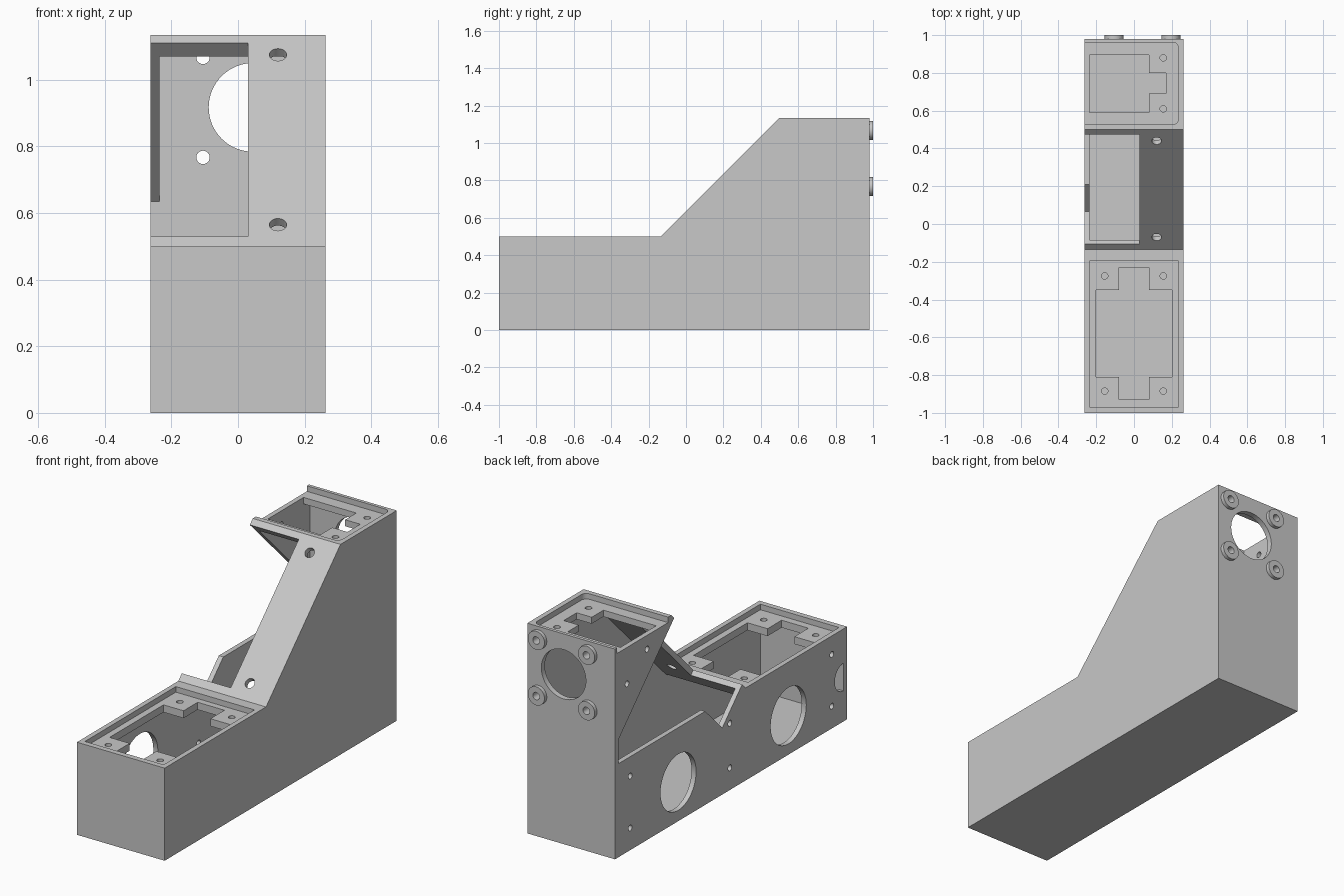
import bpy, bmesh, math
from mathutils import Vector, Matrix

if "Cube" in bpy.data.objects:
    bpy.data.objects.remove(bpy.data.objects["Cube"], do_unlink=True)

grey = bpy.data.materials.new("plain_grey")
grey.use_nodes = True
colour = (0.58, 0.58, 0.58, 1)
grey.diffuse_color = colour
grey.node_tree.nodes["Principled BSDF"].inputs["Base Color"].default_value = colour


def finish(bm, name):
    bmesh.ops.recalc_face_normals(bm, faces=bm.faces)
    mesh = bpy.data.meshes.new(name)
    bm.to_mesh(mesh)
    bm.free()
    mesh.materials.append(grey)
    ob = bpy.data.objects.new(name, mesh)
    bpy.context.scene.collection.objects.link(ob)
    return ob


def extrude(name, points, direction):
    bm = bmesh.new()
    face = bm.faces.new([bm.verts.new(p) for p in points])
    new = bmesh.ops.extrude_face_region(bm, geom=[face])["geom"]
    verts = [v for v in new if isinstance(v, bmesh.types.BMVert)]
    bmesh.ops.translate(bm, verts=verts, vec=direction)
    return finish(bm, name)


def side_prism(name, profile, x0, x1):
    return extrude(name, [(x0, y, z) for y, z in profile], (x1 - x0, 0, 0))


def top_prism(name, outline, z0, z1):
    return extrude(name, [(x, y, z0) for x, y in outline], (0, 0, z1 - z0))


def rod(name, centre, axis, radius, length, sides=40):
    bm = bmesh.new()
    turn = Vector(axis).to_track_quat("Z", "Y").to_matrix().to_4x4()
    bmesh.ops.create_cone(bm, cap_ends=True, segments=sides, radius1=radius, radius2=radius,
                          depth=length, matrix=Matrix.Translation(centre) @ turn)
    return finish(bm, name)


def combine(target, tools, operation="DIFFERENCE"):
    for tool in tools:
        mod = target.modifiers.new("cut", "BOOLEAN")
        mod.operation = operation
        mod.solver = "EXACT"
        mod.object = tool
    bpy.context.view_layer.update()
    graph = bpy.context.evaluated_depsgraph_get()
    mesh = bpy.data.meshes.new_from_object(target.evaluated_get(graph))
    target.modifiers.clear()
    target.data = mesh
    for tool in tools:
        bpy.data.objects.remove(tool, do_unlink=True)


W = 0.262
IN = 0.235
X, Y, Z = (1, 0, 0), (0, 1, 0), (0, 0, 1)

# Solid outer body and its hollow interior
body = side_prism("housing", [(-1, 0), (0.98, 0), (0.98, 1.135), (0.5, 1.135),
                              (-0.135, 0.5), (-1, 0.5)], -W, W)
cuts = [side_prism("cavity", [(-0.97, 0.03), (0.95, 0.03), (0.95, 1.07), (0.477, 1.07),
                              (-0.163, 0.43), (-0.97, 0.43)], -IN, IN)]

# Opening through the ramp and the right wall
cuts.append(side_prism("ramp_opening", [(-0.105, 0.53), (0.065, 0.36), (0.21, 0.505),
                                        (0.95, 0.505), (0.95, 0.635), (0.475, 1.11),
                                        (0.395, 1.19), (-0.185, 0.61)], -0.3, 0.03))

# Front lid recess and cross-shaped opening
cuts.append(top_prism("front_recess", [(-IN, -0.97), (IN, -0.97), (IN, -0.195), (-IN, -0.195)],
                      0.47, 0.6))
quarter = [(0.2, -0.35), (0.08, -0.35), (0.08, -0.23)]
upper = quarter + [(-x, y) for x, y in reversed(quarter)]
cross = upper + [(x, -1.16 - y) for x, y in reversed([(x, y) for x, y in upper])]
cuts.append(top_prism("front_opening", cross, 0.4, 0.55))

# Rear lid recess, open at the right, with rounded far corners
r = 0.03
rounded = [(-0.3, 0.527), (IN - r, 0.527)]
for cy, start in ((0.527 + r, -90), (0.962 - r, 0)):
    for i in range(1 if start else 0, 7):
        a = math.radians(start + 15 * i)
        rounded.append((IN - r + r * math.cos(a), cy + r * math.sin(a)))
rounded.append((-0.3, 0.962))
cuts.append(top_prism("rear_recess", rounded, 1.105, 1.2))
cuts.append(top_prism("rear_opening", [(-IN, 0.59), (0.08, 0.59), (0.08, 0.69), (0.17, 0.69),
                                       (0.17, 0.8), (0.08, 0.8), (0.08, 0.895), (-IN, 0.895)],
                      1.04, 1.15))

# Lid screw holes
for y in (-0.275, -0.885):
    for x in (-0.155, 0.155):
        cuts.append(rod("lid_hole", (x, y, 0.45), Z, 0.017, 0.12, 20))
for y in (0.61, 0.88):
    cuts.append(rod("lid_hole", (0.155, y, 1.09), Z, 0.017, 0.12, 20))

# Ramp holes, square to the slope
for z in (0.565, 1.075):
    cuts.append(rod("ramp_hole", (0.12, z - 0.635, z), (0, -1, 1), 0.026, 0.14, 24))

# Right wall: large ports, half port and screw holes
for y in (0.44, -0.5):
    cuts.append(rod("side_port", (-0.25, y, 0.21), X, 0.152, 0.1, 48))
arc = [math.radians(-90 + 9 * i) for i in range(21)]
cuts.append(side_prism("half_port", [(-0.97 + 0.075 * math.cos(a), 0.24 + 0.075 * math.sin(a))
                                     for a in arc], -0.3, -0.2))
for y, z in ((0.85, 0.4), (0.85, 0.12), (0, 0.36), (0, 0.12), (-0.87, 0.4), (-0.87, 0.12),
             (0.877, 0.908), (0.706, 1.03)):
    cuts.append(rod("side_hole", (-0.25, y, z), X, 0.016, 0.1, 20))

# Round rear port
cx, cz, d = 0.045, 0.917, 0.15
cuts.append(rod("rear_port", (cx, 0.965, cz), Y, 0.133, 0.12, 64))

# Rear bosses joined on, then drilled
corners = [(cx + i * d, cz + j * d) for i in (-1, 1) for j in (-1, 1)]
combine(body, cuts)
combine(body, [rod("boss", (x, 0.985, z), Y, 0.05, 0.03, 32) for x, z in corners], "UNION")
combine(body, [rod("boss_hole", (x, 0.97, z), Y, 0.02, 0.14, 24) for x, z in corners])

# Smooth only the round walls
bpy.ops.object.select_all(action="DESELECT")
body.select_set(True)
bpy.context.view_layer.objects.active = body
bpy.ops.object.shade_smooth_by_angle(angle=math.radians(25))
